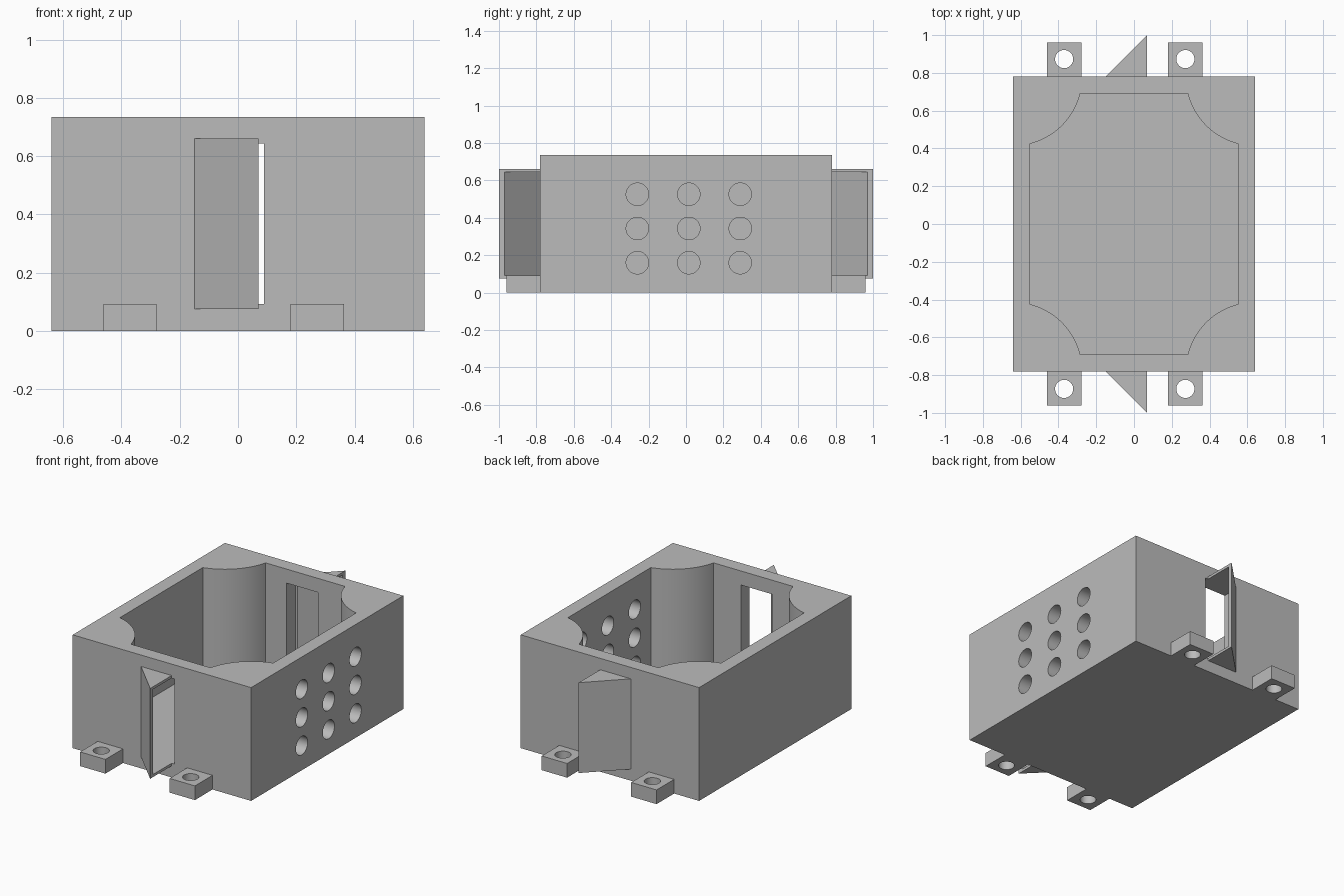
import bpy, math

if "Cube" in bpy.data.objects:
    bpy.data.objects.remove(bpy.data.objects["Cube"], do_unlink=True)

grey = bpy.data.materials.new("plain_grey")
grey.use_nodes = True
COLOUR = (0.5, 0.5, 0.5, 1)
grey.diffuse_color = COLOUR
grey.node_tree.nodes["Principled BSDF"].inputs["Base Color"].default_value = COLOUR

HX, HY, TOP = 0.64, 0.78, 0.735      # box half sizes and height
WALL = 0.09
WIN_LOW, WIN_HIGH = 0.092, 0.644


def prism(name, pts, z0, z1):
    """Upright solid from a plan outline given counter-clockwise."""
    n = len(pts)
    verts = [(x, y, z) for z in (z0, z1) for x, y in pts]
    faces = [tuple(range(n))[::-1], tuple(range(n, 2 * n))]
    faces += [(i, (i + 1) % n, (i + 1) % n + n, i + n) for i in range(n)]
    mesh = bpy.data.meshes.new(name)
    mesh.from_pydata(verts, [], faces)
    mesh.materials.append(grey)
    ob = bpy.data.objects.new(name, mesh)
    bpy.context.collection.objects.link(ob)
    return ob


def block(name, x0, x1, y0, y1, z0, z1):
    return prism(name, [(x0, y0), (x1, y0), (x1, y1), (x0, y1)], z0, z1)


def rod(x, y, z, radius, length, turn=0.0):
    pts = [(radius * math.cos(a), radius * math.sin(a))
           for a in (math.tau * i / 48 for i in range(48))]
    ob = prism("hole_cutter", pts, -length / 2, length / 2)
    ob.location = (x, y, z)
    ob.rotation_euler.y = turn
    return ob


def cut(target, cutters):
    """Subtract the cutters, apply the result and drop the cutters."""
    for c in cutters:
        c.hide_render = True
        mod = target.modifiers.new("cut", 'BOOLEAN')
        mod.operation, mod.solver, mod.object = 'DIFFERENCE', 'EXACT', c
    bpy.ops.object.select_all(action='DESELECT')
    target.select_set(True)
    bpy.context.view_layer.objects.active = target
    bpy.context.view_layer.update()
    for mod in list(target.modifiers):
        bpy.ops.object.modifier_apply(modifier=mod.name)
    for c in cutters:
        bpy.data.objects.remove(c, do_unlink=True)
    bpy.ops.object.shade_smooth_by_angle(angle=math.radians(30))


# Cavity outline: a rectangle whose corners are scooped by round posts
RADIUS = math.hypot(0.355, WALL)
tilt = math.asin(WALL / RADIUS)
outline = []
for k, (sx, sy) in enumerate([(1, 1), (-1, 1), (-1, -1), (1, -1)]):
    start = -math.pi / 2 + k * math.pi / 2 - tilt
    for i in range(25):
        a = start - (math.pi / 2 - 2 * tilt) * i / 24
        outline.append((sx * HX + RADIUS * math.cos(a),
                        sy * HY + RADIUS * math.sin(a)))

# Box with cavity, side vent holes and end windows
box = block("box_body", -HX, HX, -HY, HY, 0, TOP)
cutters = [prism("cavity_cutter", outline, WALL, TOP + 0.1)]
for y in (-0.26, 0.015, 0.29):
    for z in (0.16, 0.343, 0.526):
        cutters.append(rod(HX, y, z, 0.06, 0.3, math.pi / 2))
for s in (-1, 1):
    y0, y1 = sorted((s * (HY - 0.15), s * (HY + 0.05)))
    cutters.append(block("window_cutter", -0.135, 0.09, y0, y1, WIN_LOW, WIN_HIGH))
cut(box, cutters)

for s, end in ((-1, "front"), (1, "back")):
    # Mounting tabs with screw holes
    for x, side in ((-0.37, "right"), (0.272, "left")):
        y0, y1 = sorted((s * HY, s * 0.96))
        tab = block(f"{end}_{side}_mounting_tab", x - 0.091, x + 0.091, y0, y1, 0, 0.092)
        cut(tab, [rod(x, s * 0.873, 0.046, 0.048, 0.3)])

    # Hollow wedge hood over the window, open towards +x
    outer = [(-0.15, s * HY), (0.07, s * HY), (0.07, s * 1.0)]
    inner = [(-0.145, s * 0.755), (0.1, s * 0.755), (0.1, s * 1.0)]
    if s < 0:
        outer.reverse()
        inner.reverse()
    hood = prism(f"{end}_window_hood", outer, 0.075, 0.661)
    cut(hood, [prism("hood_cutter", inner, WIN_LOW, WIN_HIGH)])
